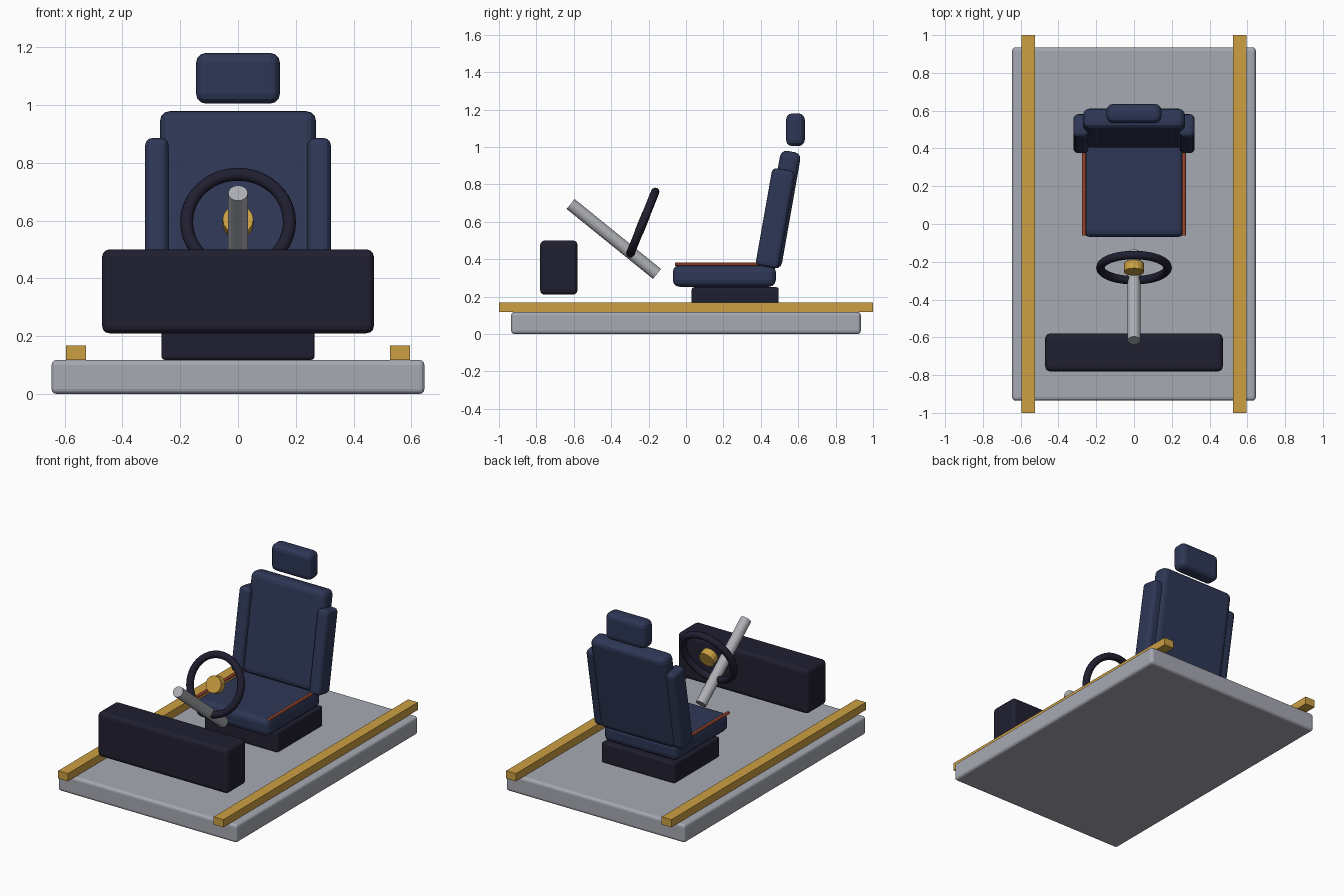
import bpy
import math
from mathutils import Vector

if "Cube" in bpy.data.objects:
    bpy.data.objects.remove(bpy.data.objects["Cube"], do_unlink=True)


def material(name, rgb):
    m = bpy.data.materials.new(name)
    m.use_nodes = True
    m.diffuse_color = (*rgb, 1)
    bsdf = m.node_tree.nodes["Principled BSDF"]
    bsdf.inputs["Base Color"].default_value = (*rgb, 1)
    bsdf.inputs["Roughness"].default_value = 0.6
    return m


GREY = material("floor grey", (0.39, 0.40, 0.45))
STEEL = material("column steel", (0.42, 0.43, 0.46))
GOLD = material("rail gold", (0.60, 0.35, 0.055))
NAVY = material("seat navy", (0.027, 0.038, 0.092))
DARK = material("dark trim", (0.0145, 0.0135, 0.03))
ORANGE = material("piping orange", (0.60, 0.11, 0.05))


def finish(name, mat, smooth=False):
    ob = bpy.context.object
    ob.name = name
    ob.data.materials.append(mat)
    if smooth:
        bpy.ops.object.shade_smooth_by_angle(angle=math.radians(35))
    return ob


def box(name, mat, center, size, bevel=0, tilt=0):
    bpy.ops.mesh.primitive_cube_add(size=1, location=center)
    ob = bpy.context.object
    ob.scale = size
    bpy.ops.object.transform_apply(location=False, rotation=False, scale=True)
    ob.rotation_euler.x = -math.radians(tilt)
    if bevel:
        mod = ob.modifiers.new("rounded edges", "BEVEL")
        mod.width = bevel
        mod.segments = 3
    return finish(name, mat)


def rod(name, mat, start, end, radius, sides):
    a, b = Vector(start), Vector(end)
    bpy.ops.mesh.primitive_cylinder_add(
        vertices=sides, radius=radius, depth=(b - a).length, location=(a + b) / 2)
    bpy.context.object.rotation_euler = (b - a).to_track_quat("Z", "Y").to_euler()
    return finish(name, mat)


# Floor platform and dashboard
box("floor_platform", GREY, (0, 0, 0.059), (1.29, 1.87, 0.118), 0.018)
box("dashboard", DARK, (0, -0.68, 0.355), (0.94, 0.2, 0.29), 0.025)

# Seat
box("seat_pedestal", DARK, (0, 0.263, 0.184), (0.53, 0.465, 0.132), 0.012)
box("seat_cushion", NAVY, (0, 0.205, 0.31), (0.53, 0.55, 0.115), 0.035)
box("seat_back", NAVY, (0, 0.508, 0.665), (0.54, 0.11, 0.63), 0.035, 10)
box("headrest", NAVY, (0, 0.585, 1.092), (0.29, 0.1, 0.175), 0.033)

# Paired side parts
for side, sign in (("left", 1), ("right", -1)):
    box(side + "_rail", GOLD, (sign * 0.56, 0, 0.143), (0.07, 2, 0.05))
    box(side + "_bolster", NAVY, (sign * 0.281, 0.478, 0.618), (0.08, 0.125, 0.53), 0.025, 10)
    rod(side + "_piping", ORANGE, (sign * 0.265, -0.06, 0.373),
        (sign * 0.265, 0.45, 0.373), 0.01, 8)

# Steering column, wheel and hub
rod("steering_column", STEEL, (0, -0.617, 0.695), (0, -0.155, 0.321), 0.034, 16)
WHEEL = Vector((0, -0.231, 0.595))
LEAN = math.radians(68)
bpy.ops.mesh.primitive_torus_add(
    location=WHEEL, rotation=(LEAN, 0, 0), major_radius=0.178, minor_radius=0.0225,
    major_segments=48, minor_segments=12)
finish("steering_wheel", DARK, True)
axis = Vector((0, -math.sin(LEAN), math.cos(LEAN)))
rod("wheel_hub", GOLD, WHEEL - axis * 0.024, WHEEL + axis * 0.024, 0.053, 16)
